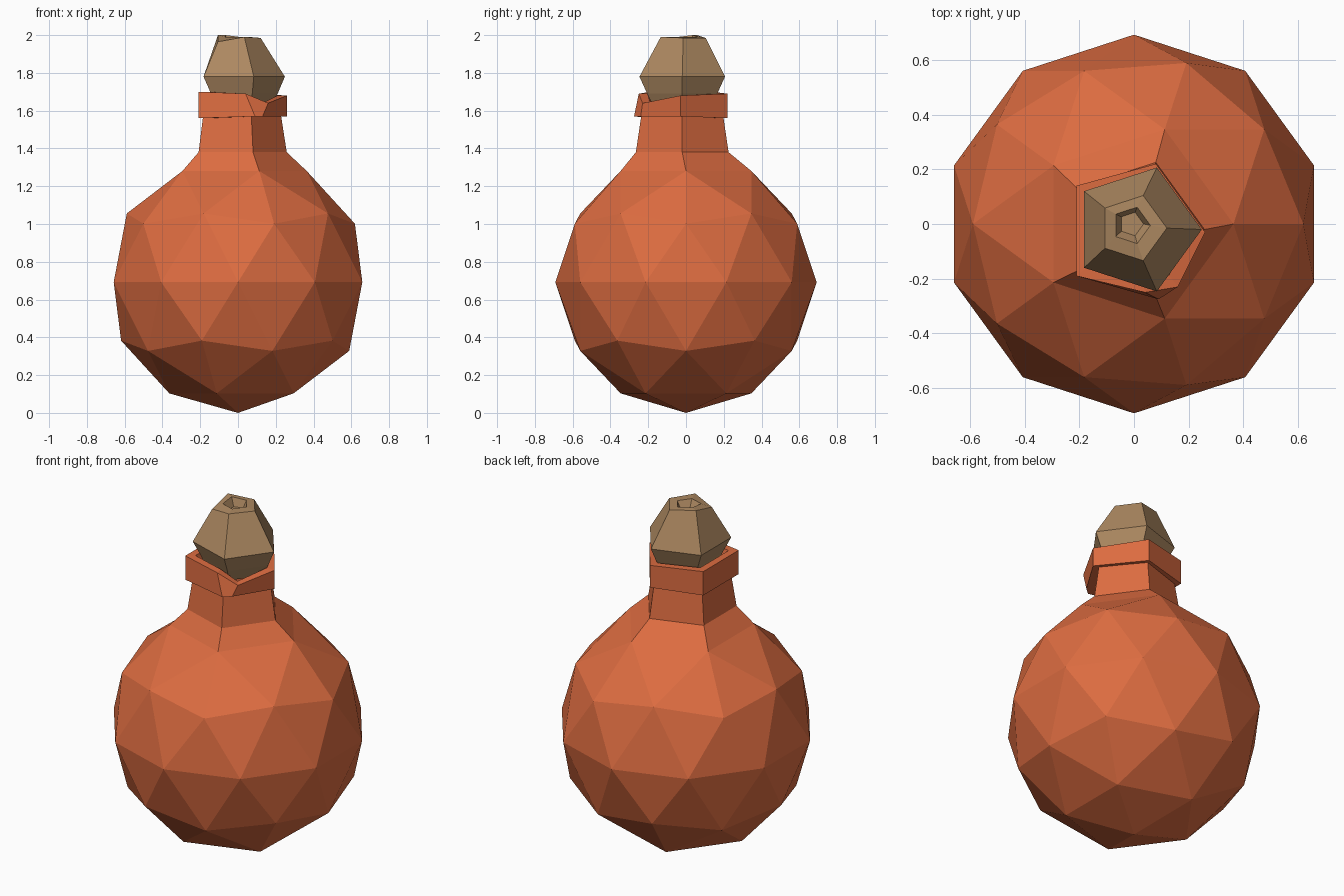
import bpy, bmesh, math

if "Cube" in bpy.data.objects:
    bpy.data.objects.remove(bpy.data.objects["Cube"])


def material(name, rgb):
    m = bpy.data.materials.new(name)
    m.diffuse_color = (*rgb, 1)
    m.use_nodes = True
    m.node_tree.nodes["Principled BSDF"].inputs["Base Color"].default_value = m.diffuse_color
    return m


clay = material("orange clay", (0.72, 0.15, 0.052))
cork = material("brown cork", (0.42, 0.25, 0.12))


def pentagon(r, z, cx=0.0, cy=0.0):
    return [(cx + r * math.cos(math.radians(72 * i)),
             cy + r * math.sin(math.radians(72 * i)), z) for i in range(5)]


def loft(bm, rings):
    """Bridge successive rings of vertices with quads."""
    for a, b in zip(rings, rings[1:]):
        n = len(a)
        for i in range(n):
            j = (i + 1) % n
            bm.faces.new((a[i], a[j], b[j], b[i]))


def add_ring(bm, pts):
    return [bm.verts.new(p) for p in pts]


def finish(bm, name, mat):
    bmesh.ops.recalc_face_normals(bm, faces=bm.faces)
    me = bpy.data.meshes.new(name)
    bm.to_mesh(me)
    bm.free()
    me.materials.append(mat)
    ob = bpy.data.objects.new(name, me)
    bpy.context.collection.objects.link(ob)
    return ob


# Round body: icosphere with its pole opened and drawn up into the neck
R = 0.692
bm = bmesh.new()
bmesh.ops.create_icosphere(bm, subdivisions=2, radius=R)
bmesh.ops.translate(bm, verts=bm.verts, vec=(0, 0, R))
bmesh.ops.delete(bm, geom=[max(bm.verts, key=lambda v: v.co.z)], context='VERTS')
rim = [v for v in bm.verts if v.is_boundary]
rim.sort(key=lambda v: round(math.atan2(v.co.y, v.co.x), 3) % (2 * math.pi))
neck = [add_ring(bm, pentagon(r, z, 0, -0.02))
        for r, z in ((0.258, 1.38), (0.23, 1.56), (0.22, 1.62))]
loft(bm, [rim] + neck)
finish(bm, "flask_body", clay)

# Collar: five-sided lip with one chipped corner at the front right
bottom = [(0.26, -0.03, 1.57), (0.08, 0.22, 1.56), (-0.21, 0.14, 1.56),
          (-0.21, -0.19, 1.56), (0.09, -0.275, 1.57), (0.13, -0.24, 1.57)]
top = [(0.26, -0.03, 1.68), (0.08, 0.22, 1.69), (-0.21, 0.14, 1.70),
       (-0.21, -0.19, 1.70), (0.04, -0.25, 1.69), (0.16, -0.23, 1.64)]


def inset(pts, s, dz):
    return [(x * s, (y + 0.02) * s - 0.02, z + dz) for x, y, z in pts]


bm = bmesh.new()
loft(bm, [add_ring(bm, p) for p in
          (inset(bottom, 0.8, 0), bottom, top, inset(top, 0.8, 0), inset(top, 0.7, -0.08))])
finish(bm, "flask_collar", clay)

# Stopper: faceted cork, widest low down, with a small pit in the top
bm = bmesh.new()
rings = [add_ring(bm, pentagon(r, z, cx, cy)) for r, z, cx, cy in (
    (0.16, 1.62, 0.01, -0.02), (0.195, 1.69, 0.015, -0.02), (0.238, 1.78, 0.01, -0.02),
    (0.125, 1.98, -0.005, -0.015), (0.07, 1.99, -0.01, -0.005), (0.045, 1.95, -0.01, 0))]
for i, z in enumerate((1.985, 1.985, 2.0, 1.965, 1.99)):
    rings[3][i].co.z = z
rings[4][2].co.z = 2.0
loft(bm, rings)
bm.faces.new(rings[0])
bm.faces.new(rings[-1])
finish(bm, "cork_stopper", cork)
